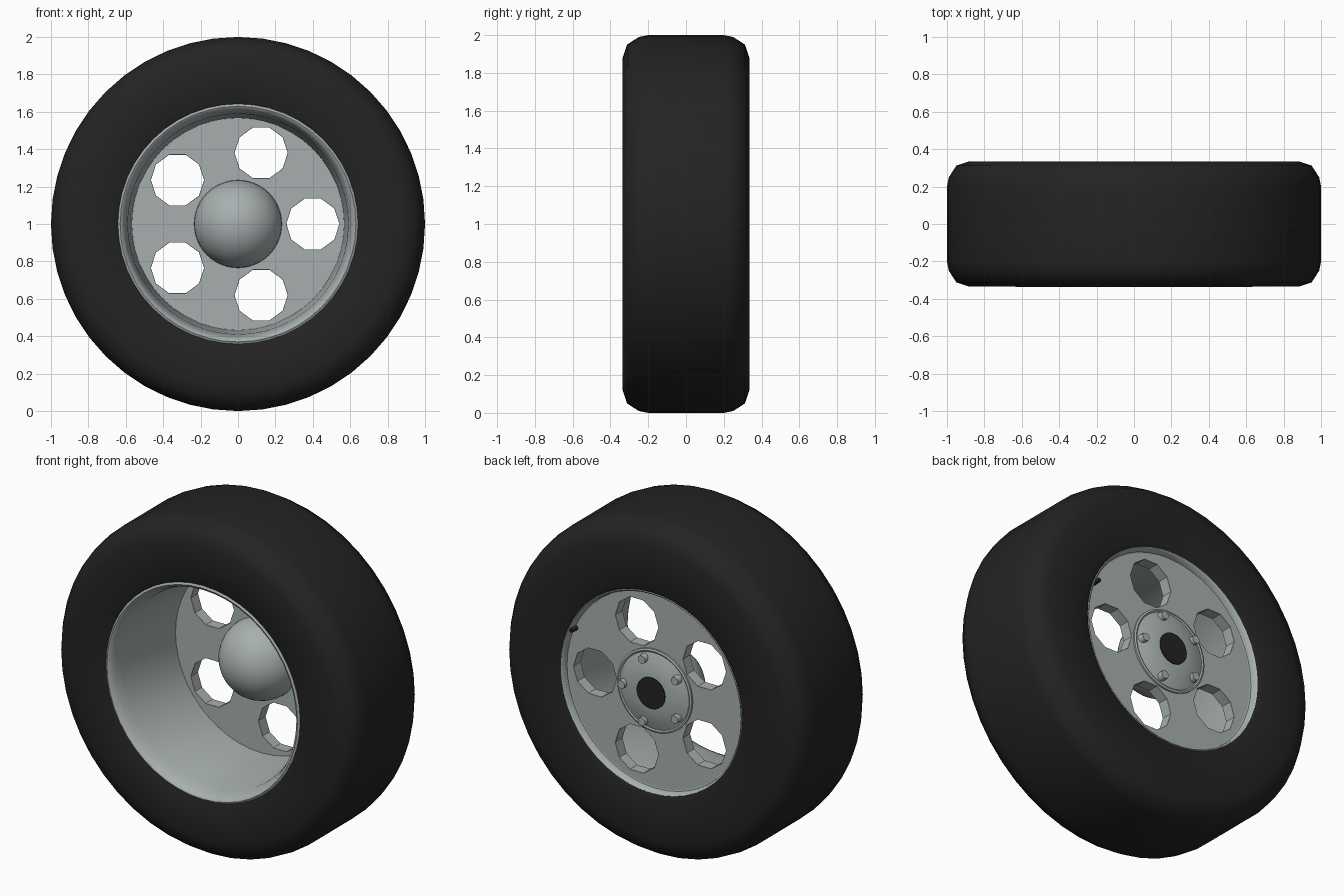
import bpy, bmesh, math
from mathutils import Matrix, Vector

if "Cube" in bpy.data.objects:
    bpy.data.objects.remove(bpy.data.objects["Cube"], do_unlink=True)

CENTRE = Vector((0, 0, 1))
STEPS = [i * math.tau / 5 for i in range(5)]


def material(name, rgb):
    m = bpy.data.materials.new(name)
    m.use_nodes = True
    m.diffuse_color = (*rgb, 1)
    m.node_tree.nodes["Principled BSDF"].inputs["Base Color"].default_value = (*rgb, 1)
    return m


rubber = material("black rubber", (0.017, 0.017, 0.017))
metal = material("silver metal", (0.39, 0.43, 0.43))


def finish(name, bm, mat, smooth=True):
    bmesh.ops.remove_doubles(bm, verts=bm.verts, dist=0.0001)
    bmesh.ops.recalc_face_normals(bm, faces=bm.faces)
    mesh = bpy.data.meshes.new(name)
    bm.to_mesh(mesh)
    bm.free()
    mesh.materials.append(mat)
    ob = bpy.data.objects.new(name, mesh)
    ob.location = CENTRE
    bpy.context.collection.objects.link(ob)
    if smooth:
        bpy.ops.object.select_all(action='DESELECT')
        ob.select_set(True)
        bpy.context.view_layer.objects.active = ob
        bpy.ops.object.shade_smooth_by_angle(angle=math.radians(40))
    return ob


def lathe(name, profile, mat, segments=48, closed=False, smooth=True):
    """Turn a (radius, y) profile around the axle."""
    bm = bmesh.new()
    verts = [bm.verts.new((r, y, 0)) for r, y in profile]
    pairs = list(zip(verts, verts[1:])) + ([(verts[-1], verts[0])] if closed else [])
    edges = [bm.edges.new(p) for p in pairs]
    bmesh.ops.spin(bm, geom=verts + edges, cent=(0, 0, 0), axis=(0, 1, 0),
                   angle=math.tau, steps=segments)
    return finish(name, bm, mat, smooth)


def pegs(name, spots, radius, y0, y1, sides, mat, tip=1.0, turn=0.0, smooth=True):
    """Cylinders along the axle direction at polar (distance, angle) spots."""
    bm = bmesh.new()
    for dist, angle in spots:
        place = (Matrix.Rotation(-angle, 4, 'Y')
                 @ Matrix.Translation((dist, (y0 + y1) / 2, 0))
                 @ Matrix.Rotation(-math.pi / 2, 4, 'X')
                 @ Matrix.Rotation(turn, 4, 'Z'))
        bmesh.ops.create_cone(bm, cap_ends=True, segments=sides, radius1=radius,
                              radius2=radius * tip, depth=y1 - y0, matrix=place)
    return finish(name, bm, mat, smooth)


# Tire with rounded shoulders
shoulder = [(0.88, 0.335), (0.95, 0.312), (0.99, 0.25), (1.0, 0.2)]
tire = [(0.60, 0.325), (0.62, 0.335)] + shoulder
tire += [(r, -y) for r, y in reversed(shoulder)]
tire += [(0.65, -0.335), (0.635, -0.325)]
lathe("tire", tire, rubber, closed=True)

# Deep barrel with a rolled lip at the front and a shallow lip at the back
barrel = [(0.645, -0.30), (0.642, -0.33), (0.63, -0.337), (0.617, -0.33),
          (0.605, -0.30), (0.59, -0.25), (0.567, 0.20), (0.567, 0.285),
          (0.583, 0.29), (0.588, 0.322), (0.597, 0.33), (0.603, 0.322)]
lathe("rim_barrel", barrel, metal, closed=True)

# Wheel disc with five cut openings
disc = lathe("wheel_disc", [(0, 0.22), (0.58, 0.22), (0.58, 0.288), (0, 0.288)],
             metal, smooth=False)
cutter = pegs("opening_cutter", [(0.4, a) for a in STEPS], 0.142, 0.1, 0.4, 10,
              metal, turn=math.pi / 2, smooth=False)
cutter.hide_render = True
cutter.hide_viewport = True
cut = disc.modifiers.new("openings", 'BOOLEAN')
cut.operation = 'DIFFERENCE'
cut.solver = 'EXACT'
cut.object = cutter
edge = disc.modifiers.new("softened_edges", 'BEVEL')
edge.width = 0.008
edge.segments = 1
edge.limit_method = 'ANGLE'
edge.angle_limit = math.radians(60)

# Inner hub dome facing the front
arc = [i * math.pi / 20 for i in range(11)]
lathe("hub_dome", [(0.235 * math.cos(a), 0.225 - 0.235 * math.sin(a)) for a in arc], metal)

# Outer hub plate, cap, lug nuts and valve
lathe("hub_plate", [(0.247, 0.28), (0.247, 0.298), (0.236, 0.302), (0.228, 0.297),
                    (0.18, 0.314), (0.13, 0.324), (0.09, 0.328), (0, 0.328)], metal)
pegs("centre_cap", [(0, 0)], 0.093, 0.325, 0.334, 32, rubber)
pegs("lug_nuts", [(0.195, a) for a in STEPS], 0.028, 0.29, 0.335, 12, metal, tip=0.85)
pegs("valve_stem", [(0.575, math.radians(24))], 0.015, 0.28, 0.335, 10, rubber, tip=0.8)
